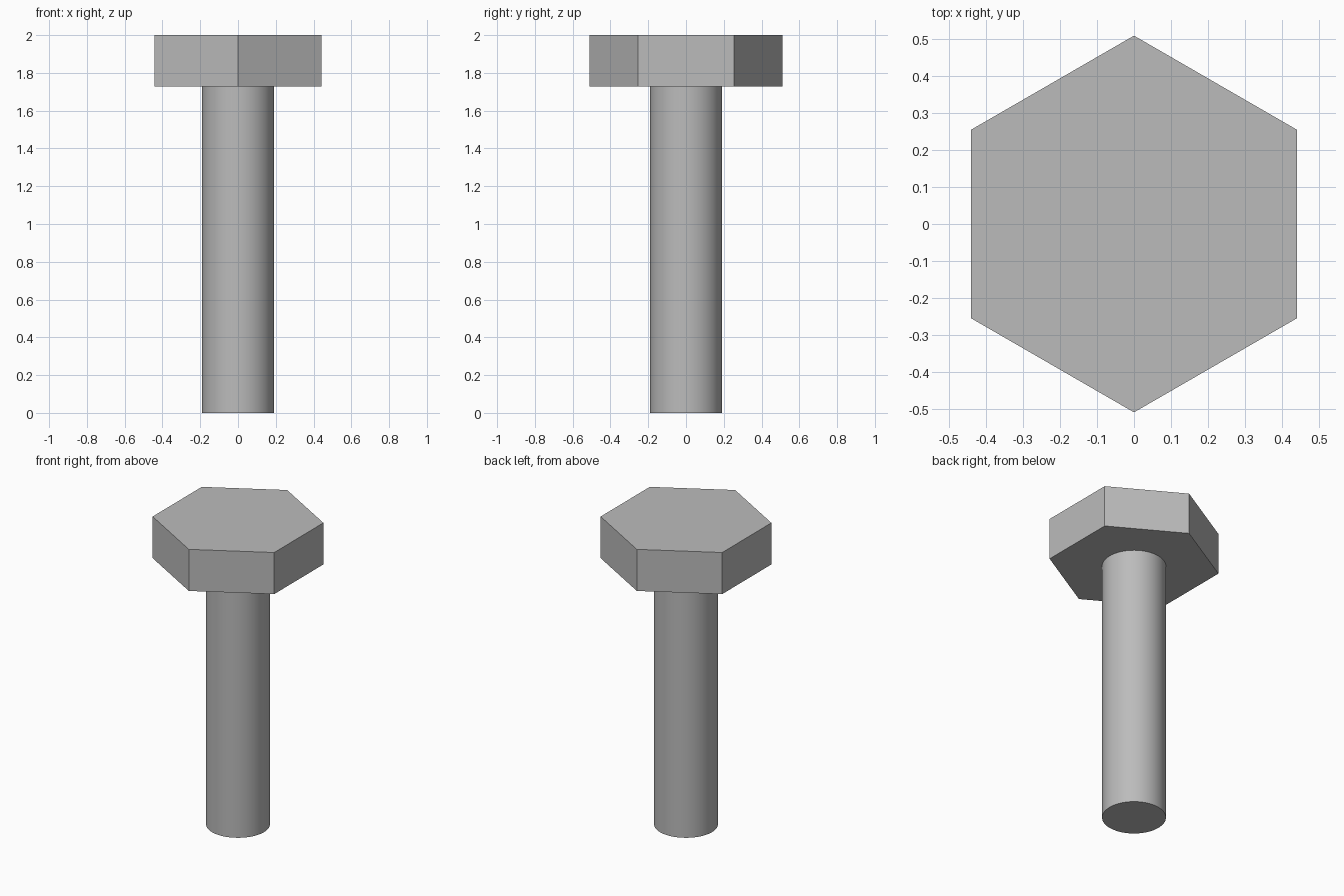
import bpy
import math

cube = bpy.data.objects.get("Cube")
if cube:
    bpy.data.objects.remove(cube, do_unlink=True)

HEAD_BOTTOM, TOP = 1.727, 2.0
HEAD_RADIUS, SHANK_RADIUS = 0.51, 0.19

# Plain grey metal
GREY = (0.5, 0.5, 0.5, 1.0)
steel = bpy.data.materials.new("grey_steel")
steel.use_nodes = True
steel.diffuse_color = GREY
steel.node_tree.nodes["Principled BSDF"].inputs["Base Color"].default_value = GREY


def prism(name, sides, radius, bottom, top):
    bpy.ops.mesh.primitive_cylinder_add(
        vertices=sides, radius=radius, depth=top - bottom,
        location=(0, 0, (bottom + top) / 2))
    part = bpy.context.object
    part.name = part.data.name = name
    part.data.materials.append(steel)
    return part


# Hexagonal head with corners pointing to the front and back
prism("bolt_head", 6, HEAD_RADIUS, HEAD_BOTTOM, TOP)

# Smooth round shank, seated slightly inside the head
prism("bolt_shank", 64, SHANK_RADIUS, 0, HEAD_BOTTOM + 0.02)
bpy.ops.object.shade_smooth_by_angle(angle=math.radians(30))
